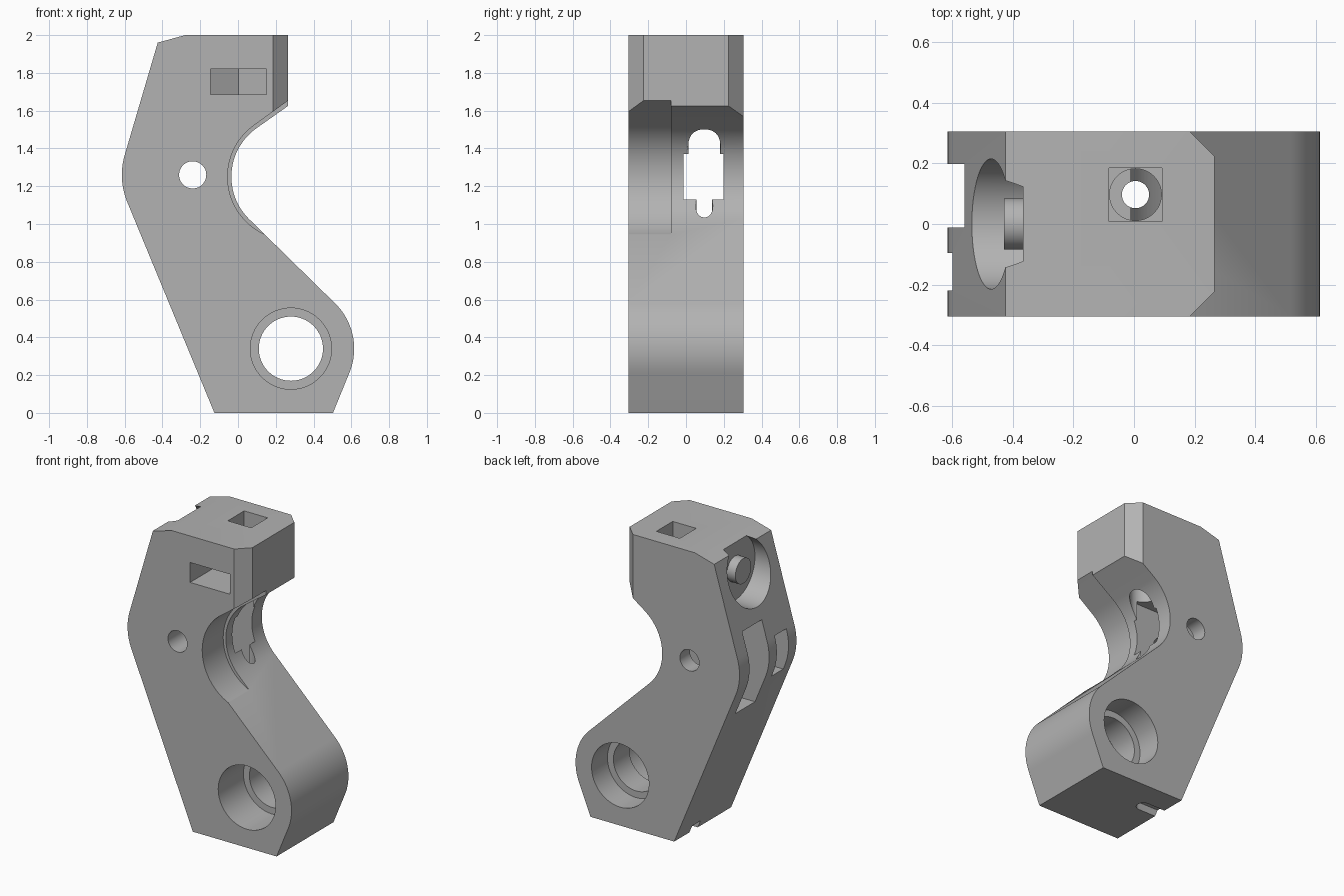
import bpy, bmesh, math
from mathutils import Vector

if "Cube" in bpy.data.objects:
    bpy.data.objects.remove(bpy.data.objects["Cube"])

HALF = 0.305                      # half of the body thickness
BORE = (0.28, 0.34)               # large lower bore centre (x, z)
HOLLOW = (0.28, 1.25)             # concave grip centre
PIN = (-0.24, 1.26)               # small cross pin centre


def arc(c, r, a0, a1, n):
    """Points of an arc, angles in degrees."""
    return [(c[0] + r * math.cos(math.radians(a0 + (a1 - a0) * i / n)),
             c[1] + r * math.sin(math.radians(a0 + (a1 - a0) * i / n))) for i in range(n + 1)]


def prism(name, pts, axis, lo, hi):
    """Extrude a 2D outline along an axis: y uses (x,z), z uses (x,y), x uses (y,z)."""
    place = {'y': lambda u, v, t: (u, t, v),
             'z': lambda u, v, t: (u, v, t),
             'x': lambda u, v, t: (t, u, v)}[axis]
    bm = bmesh.new()
    base = bm.faces.new([bm.verts.new(place(u, v, lo)) for u, v in pts])
    ext = bmesh.ops.extrude_face_region(bm, geom=[base])
    top = [g for g in ext['geom'] if isinstance(g, bmesh.types.BMVert)]
    bmesh.ops.translate(bm, verts=top, vec=Vector(place(0, 0, hi - lo)))
    bmesh.ops.recalc_face_normals(bm, faces=bm.faces)
    mesh = bpy.data.meshes.new(name)
    bm.to_mesh(mesh)
    bm.free()
    ob = bpy.data.objects.new(name, mesh)
    bpy.context.collection.objects.link(ob)
    return ob


def rod(name, c, r, axis, lo, hi, n=48):
    return prism(name, arc(c, r, 0, 360 - 360 / n, n - 1), axis, lo, hi)


def box(name, u0, u1, v0, v1, axis, lo, hi):
    return prism(name, [(u0, v0), (u1, v0), (u1, v1), (u0, v1)], axis, lo, hi)


def cut(target, tool):
    """Subtract a tool from the target and discard the tool."""
    mod = target.modifiers.new("cut", 'BOOLEAN')
    mod.operation, mod.solver, mod.object = 'DIFFERENCE', 'EXACT', tool
    bpy.context.view_layer.objects.active = target
    bpy.ops.object.modifier_apply(modifier=mod.name)
    bpy.data.objects.remove(tool, do_unlink=True)


# Bracket body: side profile extruded through the thickness
profile = [(-0.125, 0), (0.503, 0)]
profile += arc(BORE, 0.335, -22, 45, 20)
profile += arc(HOLLOW, 0.315, 225, 126, 32)
profile += [(0.265, 1.625), (0.265, 2), (-0.28, 2), (-0.425, 1.96)]
profile += arc(PIN, 0.375, 163.5, 202.4, 14)
body = prism("bracket_body", profile, 'y', -HALF, HALF)

# Deeper front step of the hollow
step = arc(HOLLOW, 0.335, 270, 126, 40) + [(0.4, 1.751), (0.4, 1.2)]
cut(body, prism("step_cutter", step, 'y', -0.4, -0.08))

# Chamfered vertical corners of the head
for s in (-1, 1):
    corner = [(0.165, s * 0.325), (0.285, s * 0.205), (0.4, s * 0.205), (0.4, s * 0.4), (0.165, s * 0.4)]
    cut(body, prism("corner_cutter", corner, 'z', 1.35, 2.1))

# Large bore with a counterbore from each side
cut(body, rod("bore_cutter", BORE, 0.17, 'y', -0.4, 0.4, 64))
cut(body, rod("front_counterbore", BORE, 0.215, 'y', -0.4, -0.035, 64))
cut(body, rod("back_counterbore", BORE, 0.215, 'y', 0.135, 0.4, 64))

# Cross pin hole
cut(body, rod("pin_cutter", PIN, 0.072, 'y', -0.4, 0.4))

# Pockets in the rear slope: one open to the hollow, one blind
cut(body, box("wide_pocket", -0.012, 0.198, 0.93, 1.5, 'x', -0.8, -0.011))
cut(body, box("narrow_pocket", -0.22, -0.095, 1.09, 1.37, 'x', -0.8, -0.35))

# Vertical shaft: square top, round middle, narrow lower channel and end slot
SHAFT = (0.005, 0.097)
cut(body, rod("round_shaft", SHAFT, 0.0855, 'z', 1.3, 1.76))
cut(body, box("square_shaft", -0.083, 0.093, 0.009, 0.185, 'z', 1.75, 2.1))
cut(body, rod("channel", SHAFT, 0.045, 'z', -0.1, 1.25, 32))
cut(body, box("end_slot", -0.3, 0.005, 0.052, 0.142, 'z', -0.1, 0.05))

# Nut slot entering from the front with a pointed end
nut = [(-0.146, -0.4), (0.152, -0.4), (0.152, 0.182), (0.003, 0.268), (-0.146, 0.182)]
cut(body, prism("nut_slot", nut, 'z', 1.685, 1.82))

# Round recess in the upper rear slope, with a central stud
cut(body, rod("recess_cutter", (0, 1.8), 0.215, 'x', -0.8, -0.367, 64))
stud = rod("recess_stud", (0, 1.8), 0.085, 'x', -0.43, -0.36, 40)

# Single grey finish
grey = bpy.data.materials.new("plain_grey")
grey.diffuse_color = (0.45, 0.45, 0.45, 1)
grey.use_nodes = True
grey.node_tree.nodes["Principled BSDF"].inputs["Base Color"].default_value = grey.diffuse_color
for ob in (body, stud):
    ob.data.materials.clear()
    ob.data.materials.append(grey)
    for p in ob.data.polygons:
        p.material_index = 0
    bpy.ops.object.select_all(action='DESELECT')
    ob.select_set(True)
    bpy.context.view_layer.objects.active = ob
    bpy.ops.object.shade_smooth_by_angle(angle=math.radians(25))
